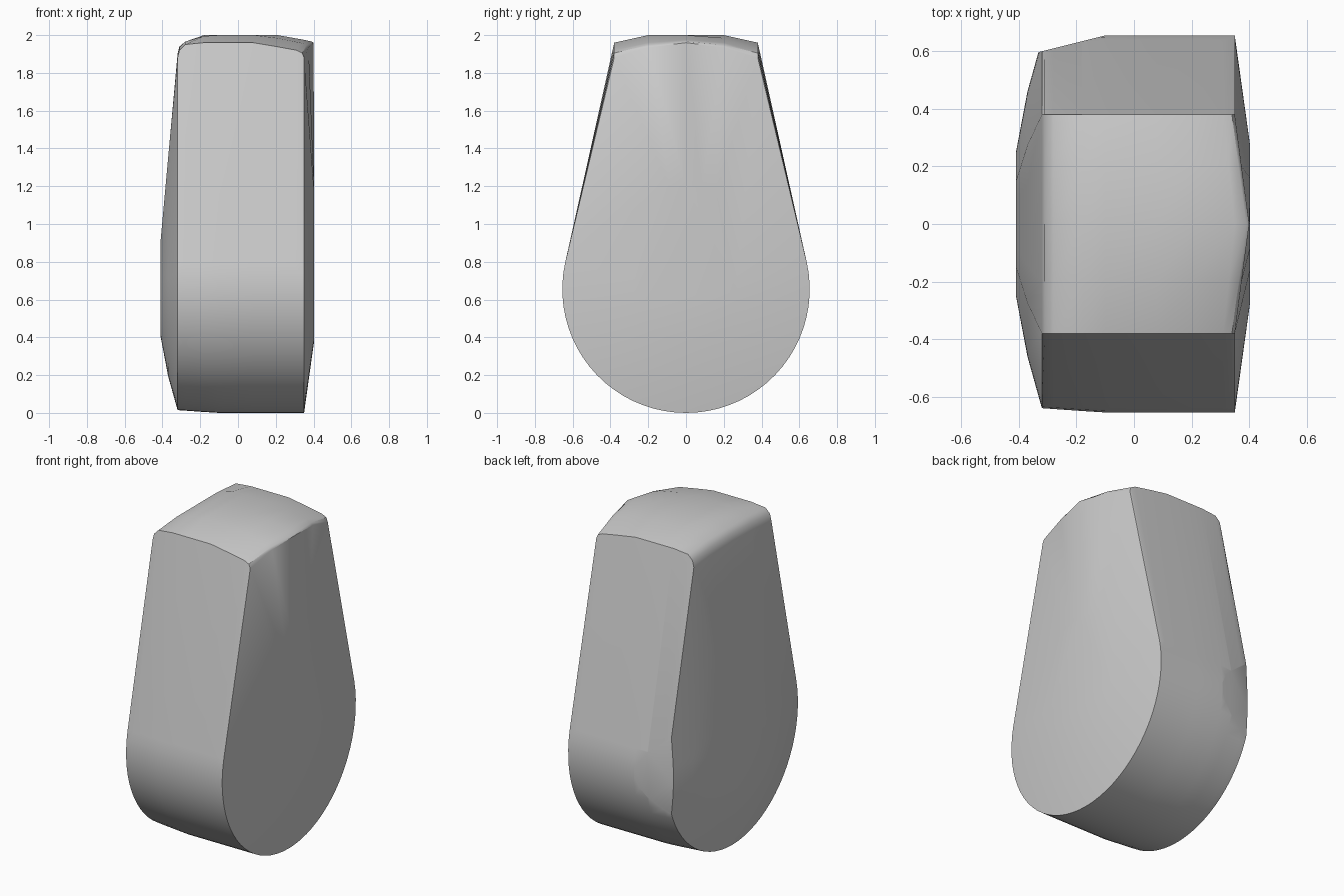
import bpy, bmesh, math
from mathutils import Vector

cube = bpy.data.objects.get("Cube")
if cube:
    bpy.data.objects.remove(cube, do_unlink=True)

MID = 0.655        # height of the round lower part's centre
TANGENT = 12.6     # angle where the arc meets the straight sides
ARC_STEPS = 40


def section(x, radius, corner, shoulder, crown, bulge=0.0):
    """Teardrop cross-section: round bottom, straight sides, low domed top."""
    ring = []
    for i in range(ARC_STEPS + 1):
        a = math.radians(TANGENT - (180 + 2 * TANGENT) * i / ARC_STEPS)
        ring.append(Vector((x, radius * math.cos(a), MID + radius * math.sin(a))))
    for y, z in ((-0.38, corner), (-0.2, shoulder), (0, crown), (0.2, shoulder), (0.38, corner)):
        ring.append(Vector((x + bulge * (1 - abs(y) / 0.38), y, z)))
    return ring


def shrink(ring, x, factor, top):
    """Smaller copy of a section, used to dome the end caps."""
    return [Vector((x, p.y * factor, min(top, MID + (p.z - MID) * factor))) for p in ring]


# Sections across the width, with rounded upper ends
body = [
    section(-0.32, 0.640, 1.88, 1.895, 1.90),
    section(-0.31, 0.641, 1.92, 1.935, 1.94),
    section(-0.28, 0.643, 1.95, 1.965, 1.965),
    section(-0.18, 0.650, 1.96, 1.995, 2.0),
    section(-0.10, 0.655, 1.96, 2.0, 2.0),
    section(0.08, 0.655, 1.96, 2.0, 2.0),
    section(0.20, 0.655, 1.94, 1.985, 2.0, 0.01),
    section(0.31, 0.655, 1.92, 1.96, 1.975, 0.04),
    section(0.34, 0.655, 1.905, 1.948, 1.966, 0.05),
    section(0.35, 0.655, 1.88, 1.935, 1.96, 0.05),
]
right_cap = [shrink(body[0], -0.41, 0.39, 0.91), shrink(body[0], -0.37, 0.72, 1.35)]
left_cap = [shrink(body[-1], 0.403, 0.42, 2.0)]

# Loft the sections and close both caps
bm = bmesh.new()
rings = [[bm.verts.new(p) for p in ring] for ring in right_cap + body + left_cap]
n = len(rings[0])
for a, b in zip(rings, rings[1:]):
    for i in range(n):
        j = (i + 1) % n
        bm.faces.new((a[i], a[j], b[j], b[i]))
bm.faces.new(rings[0])
bm.faces.new(rings[-1])
bmesh.ops.remove_doubles(bm, verts=bm.verts[:], dist=0.0005)

# Flat cut on one rear corner
cut = bmesh.ops.bisect_plane(
    bm, geom=bm.verts[:] + bm.edges[:] + bm.faces[:], dist=0.0001,
    plane_co=(-0.32, 0.6, MID), plane_no=(-0.055, 0.22, 0), clear_outer=True)
bmesh.ops.holes_fill(bm, edges=[e for e in bm.edges if e.is_boundary], sides=0)
bmesh.ops.recalc_face_normals(bm, faces=bm.faces[:])

mesh = bpy.data.meshes.new("teardrop_block")
bm.to_mesh(mesh)
bm.free()
block = bpy.data.objects.new("teardrop_block", mesh)
bpy.context.collection.objects.link(block)

# Plain grey material
grey = bpy.data.materials.new("light_grey")
grey.use_nodes = True
colour = (0.6, 0.6, 0.6, 1)
grey.diffuse_color = colour
grey.node_tree.nodes["Principled BSDF"].inputs["Base Color"].default_value = colour
mesh.materials.append(grey)

# Smooth curves, sharp rims
bpy.ops.object.select_all(action="DESELECT")
block.select_set(True)
bpy.context.view_layer.objects.active = block
bpy.ops.object.shade_smooth_by_angle(angle=math.radians(35))
